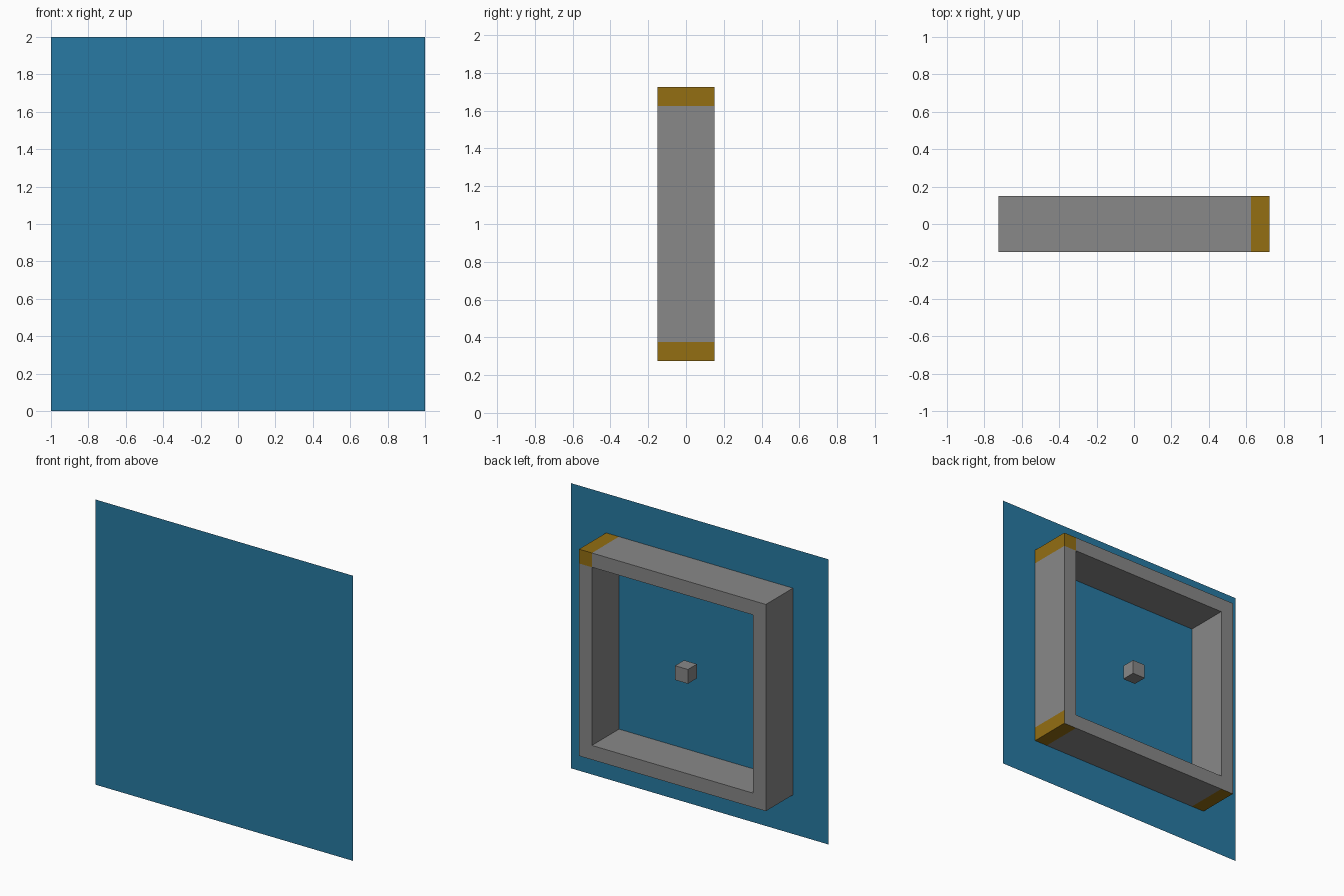
import bpy, bmesh, math

if "Cube" in bpy.data.objects:
    bpy.data.objects.remove(bpy.data.objects["Cube"])

OUT, T, D, CZ = 0.725, 0.1, 0.15, 1.0   # outer half size, bar thickness, half depth, centre height
MID = OUT - T / 2
INN = OUT - T


def material(name, rgb):
    m = bpy.data.materials.new(name)
    m.diffuse_color = (*rgb, 1)
    m.use_nodes = True
    m.node_tree.nodes["Principled BSDF"].inputs["Base Color"].default_value = m.diffuse_color
    return m


grey = material("grey", (0.246, 0.246, 0.246))
gold = material("gold", (0.292, 0.156, 0.006))
blue = material("blue", (0.021, 0.195, 0.366))


def box(name, centre, size, gold_dirs=(), skip=()):
    """Box with chosen sides gold and hidden joint sides removed."""
    bm = bmesh.new()
    bmesh.ops.create_cube(bm, size=1)
    bm.normal_update()
    side = lambda f: tuple(round(c) for c in f.normal)
    for f in bm.faces:
        f.material_index = int(side(f) in gold_dirs)
    bmesh.ops.delete(bm, geom=[f for f in bm.faces if side(f) in skip], context='FACES')
    for v in bm.verts:
        v.co = [c + p * s for c, p, s in zip(centre, v.co, size)]
    me = bpy.data.meshes.new(name)
    bm.to_mesh(me)
    bm.free()
    me.materials.append(grey)
    me.materials.append(gold)
    ob = bpy.data.objects.new(name, me)
    bpy.context.collection.objects.link(ob)
    return ob


R, L, B, F, U, N = (1, 0, 0), (-1, 0, 0), (0, 1, 0), (0, -1, 0), (0, 0, 1), (0, 0, -1)

# Frame bars between the corners
for s, side, level in ((-1, "left", "bottom"), (1, "right", "top")):
    box(f"frame_{side}_bar", (s * MID, 0, CZ), (T, 2 * D, 2 * INN), skip=(U, N))
    box(f"frame_{level}_bar", (0, 0, CZ + s * MID), (2 * INN, 2 * D, T), skip=(L, R))

# Corner blocks with gold caps
for name, sx, sz, golds in (("top_right", 1, 1, (R, U, B, F)),
                            ("bottom_right", 1, -1, (R, N)),
                            ("bottom_left", -1, -1, (N,)),
                            ("top_left", -1, 1, ())):
    box(f"corner_{name}", (sx * MID, 0, CZ + sz * MID), (T, 2 * D, T), golds,
        skip=((-sx, 0, 0), (0, 0, -sz)))

# Small centre cube
box("centre_cube", (0, 0, CZ), (0.1, 0.1, 0.1))

# Thin front panel, just clear of the frame
bpy.ops.mesh.primitive_plane_add(size=2, location=(0, -D - 0.001, CZ), rotation=(math.pi / 2, 0, 0))
panel = bpy.context.object
panel.name = "front_panel"
panel.data.materials.append(blue)
